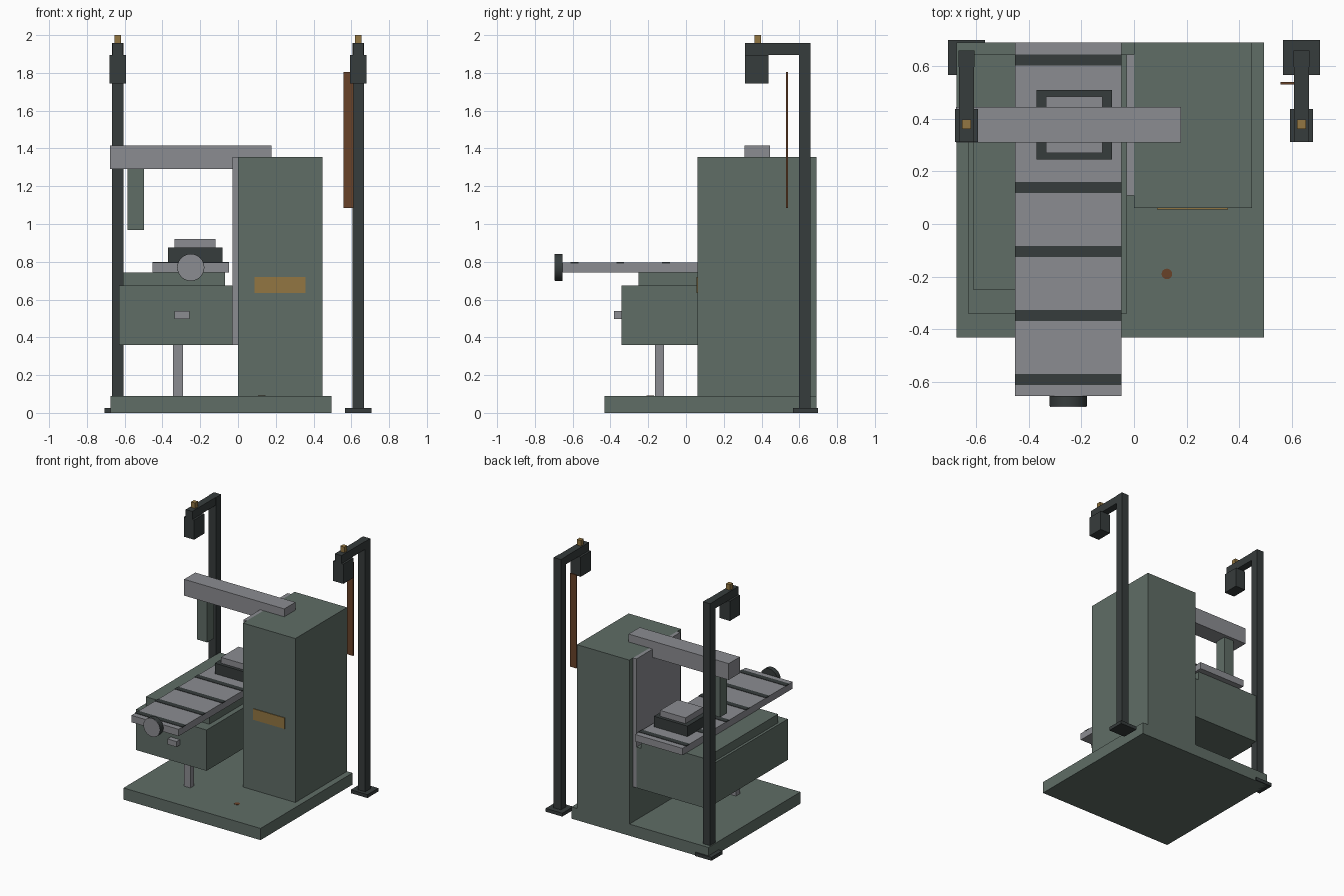
import bpy
import math

cube = bpy.data.objects.get("Cube")
if cube:
    bpy.data.objects.remove(cube, do_unlink=True)


def material(name, r, g, b):
    m = bpy.data.materials.new(name)
    m.use_nodes = True
    m.diffuse_color = (r, g, b, 1)
    m.node_tree.nodes["Principled BSDF"].inputs["Base Color"].default_value = (r, g, b, 1)
    return m


GREEN = material("machine green", 0.115, 0.153, 0.133)
STEEL = material("steel grey", 0.26, 0.265, 0.285)
DARK = material("dark iron", 0.037, 0.045, 0.045)
BRASS = material("brass", 0.29, 0.18, 0.054)
RUST = material("rust brown", 0.138, 0.054, 0.022)


def box(name, mat, x, y, z):
    """Box from its low and high limits on each axis."""
    bpy.ops.mesh.primitive_cube_add(size=1, location=[sum(a) / 2 for a in (x, y, z)])
    ob = bpy.context.object
    ob.name = name
    ob.scale = [a[1] - a[0] for a in (x, y, z)]
    bpy.ops.object.transform_apply(location=False, rotation=False, scale=True)
    ob.data.materials.append(mat)
    return ob


def disc(name, mat, radius, depth, location, tilt=0):
    bpy.ops.mesh.primitive_cylinder_add(vertices=24, radius=radius, depth=depth,
                                        location=location, rotation=(tilt, 0, 0))
    ob = bpy.context.object
    ob.name = name
    ob.data.materials.append(mat)
    bpy.ops.object.shade_smooth_by_angle()
    return ob


# Base, column and slideway
box("base", GREEN, (-0.675, 0.495), (-0.432, 0.69), (0, 0.09))
box("column", GREEN, (0, 0.448), (0.06, 0.69), (0.09, 1.355))
box("slideway", STEEL, (-0.028, 0), (0.108, 0.645), (0.36, 1.355))
box("column_plate", BRASS, (0.088, 0.358), (0.055, 0.06), (0.635, 0.72))
disc("base_plug", RUST, 0.02, 0.002, (0.125, -0.19, 0.09))

# Overarm and hanging head
box("overarm", STEEL, (-0.677, 0.178), (0.31, 0.446), (1.29, 1.416))
box("head", GREEN, (-0.585, -0.498), (0.335, 0.42), (0.967, 1.29))

# Knee with its support screw, handle and saddle
box("knee", GREEN, (-0.63, -0.029), (-0.342, 0.645), (0.36, 0.675))
box("saddle", GREEN, (-0.61, -0.068), (-0.252, 0.645), (0.675, 0.742))
box("lift_screw", STEEL, (-0.345, -0.292), (-0.165, -0.117), (0.09, 0.36))
box("knee_handle", STEEL, (-0.335, -0.257), (-0.382, -0.342), (0.498, 0.54))

# Table with evenly spaced slots
box("table", STEEL, (-0.452, -0.048), (-0.655, 0.69), (0.742, 0.795))
for i in range(6):
    y = 0.624 - i * 0.243
    box(f"table_slot_{i + 1}", DARK, (-0.453, -0.047), (y - 0.021, y + 0.021), (0.79, 0.798))

# Vise
box("vise_base", DARK, (-0.37, -0.083), (0.245, 0.51), (0.795, 0.876))
box("vise_jaw", STEEL, (-0.335, -0.119), (0.27, 0.485), (0.876, 0.921))

# Handwheel on the table end
disc("handwheel", DARK, 0.072, 0.038, (-0.25, -0.674, 0.77), math.pi / 2)
disc("handwheel_face", STEEL, 0.07, 0.003, (-0.25, -0.694, 0.77), math.pi / 2)

# Lamp posts on both sides
for side, s in (("left", 1), ("right", -1)):
    def part(name, mat, half, y, z):
        box(f"{side}_{name}", mat, (s * 0.637 - half, s * 0.637 + half), y, z)

    part("post_foot", DARK, 0.071, (0.567, 0.7), (0, 0.026))
    part("post", DARK, 0.031, (0.597, 0.66), (0.026, 1.957))
    part("lamp_arm", DARK, 0.028, (0.312, 0.597), (1.895, 1.957))
    part("lamp_head", DARK, 0.044, (0.312, 0.437), (1.743, 1.895))
    part("lamp_cap", BRASS, 0.017, (0.362, 0.397), (1.957, 2.0))

# Board hung beside the left post
box("hanging_board", RUST, (0.558, 0.611), (0.53, 0.541), (1.085, 1.805))
